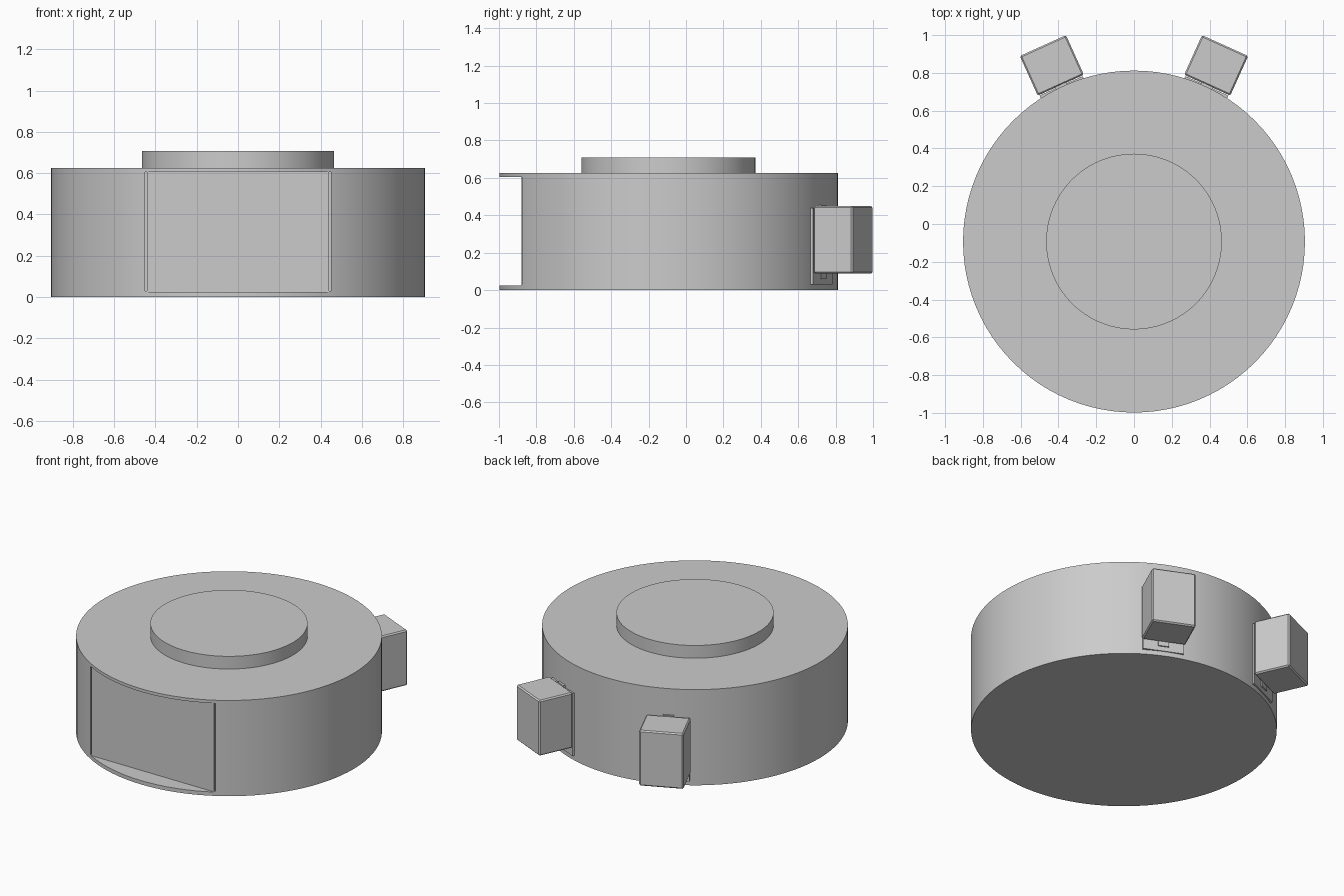
import bpy
from math import radians
from mathutils import Matrix

if "Cube" in bpy.data.objects:
    bpy.data.objects.remove(bpy.data.objects["Cube"])

CY = -0.093   # centre of the round body
R = 0.905


def smooth(ob):
    bpy.ops.object.select_all(action='DESELECT')
    ob.select_set(True)
    bpy.context.view_layer.objects.active = ob
    bpy.ops.object.shade_smooth_by_angle(angle=radians(30))


def disc(name, r, z0, z1):
    bpy.ops.mesh.primitive_cylinder_add(vertices=96, radius=r, depth=z1 - z0,
                                        location=(0, CY, (z0 + z1) / 2))
    ob = bpy.context.object
    ob.name = name
    return ob


def box(name, x, y, z, frame=Matrix(), bevel=0):
    """Box from (min, max) ranges, placed in a local frame."""
    bpy.ops.mesh.primitive_cube_add(size=1)
    ob = bpy.context.object
    ob.name = name
    rng = (x, y, z)
    ob.data.transform(Matrix.Diagonal([b - a for a, b in rng] + [1]))
    ob.data.transform(Matrix.Translation([(a + b) / 2 for a, b in rng]))
    ob.data.transform(frame)
    if bevel:
        m = ob.modifiers.new("edge", 'BEVEL')
        m.width = bevel
        m.segments = 1
    return ob


def cut(ob, cutter):
    cutter.hide_render = True
    cutter.hide_set(True)
    m = ob.modifiers.new("cut", 'BOOLEAN')
    m.operation = 'DIFFERENCE'
    m.solver = 'EXACT'
    m.object = cutter


# Base plate, main drum and raised cap
base = disc("base_plate", R, 0, 0.025)
drum = disc("main_drum", R, 0.025, 0.625)
cap = disc("top_cap", 0.465, 0.625, 0.708)
for ob in (base, drum, cap):
    smooth(ob)

# Flat front recess with a thin groove at each side
cut(drum, box("recess_cutter", (-0.45, 0.45), (-1.1, -0.88), (0.01, 0.605)))
for s in (-1, 1):
    xs = sorted((s * 0.442, s * 0.451))
    cut(drum, box("groove_cutter", xs, (-1.1, -0.868), (0.03, 0.605)))

# Two boxes on mounting plates at the back
for s, side in ((1, "right"), (-1, "left")):
    frame = Matrix.Translation((s * 0.3875, 0.735, 0)) @ Matrix.Rotation(radians(-24.3 * s), 4, 'Z')
    box("rear_box_" + side, (-0.134, 0.134), (0, 0.23), (0.088, 0.45), frame, 0.008)
    box("mount_plate_" + side, (-0.125, 0.125), (-0.04, -0.004), (0.03, 0.44), frame)
    box("mount_tab_" + side, (-0.033, 0.033), (-0.012, 0.004), (0.06, 0.455), frame)
